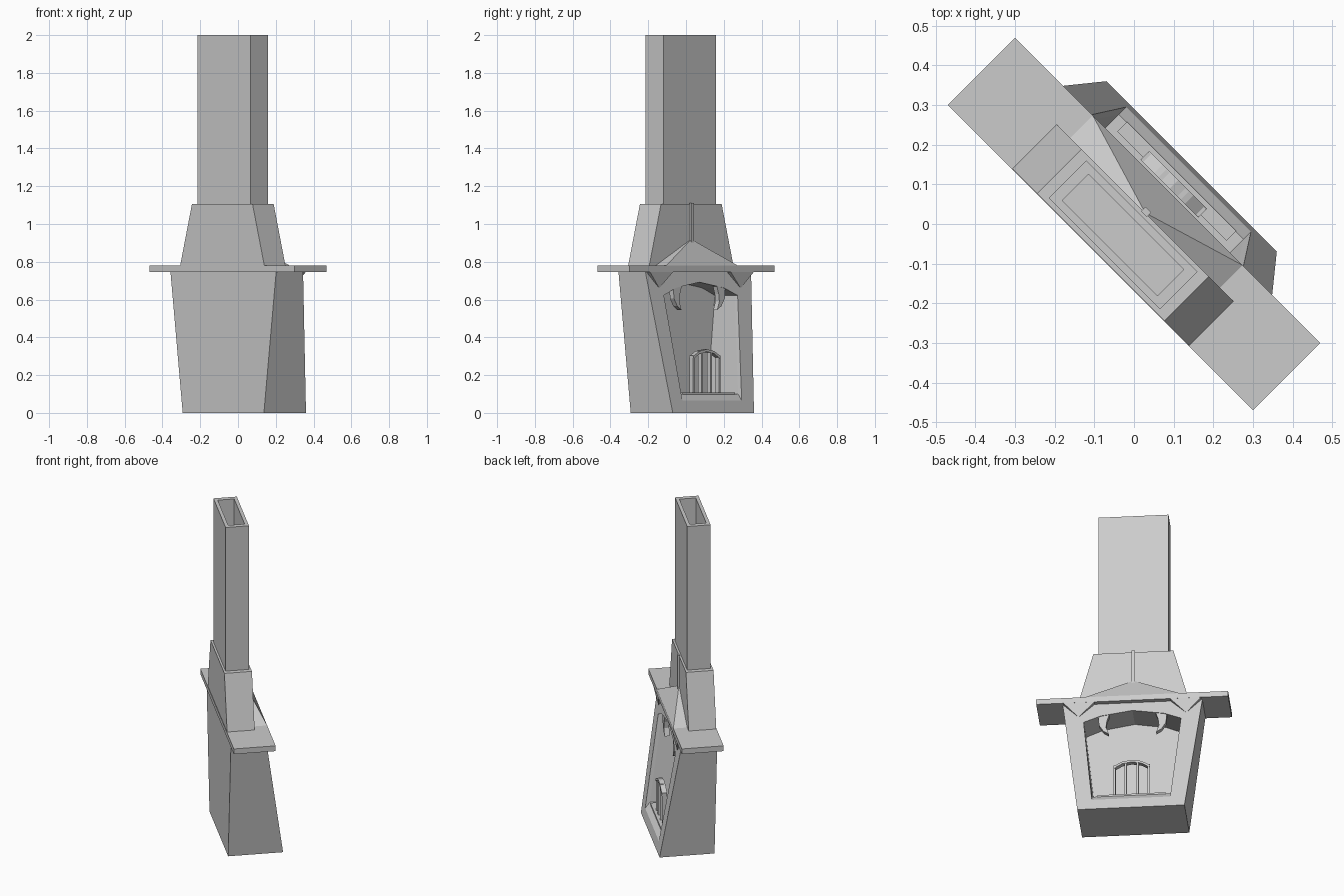
import bpy, bmesh, math
from mathutils import Matrix

if "Cube" in bpy.data.objects:
    bpy.data.objects.remove(bpy.data.objects["Cube"])

# Everything is modelled in local axes (u = width, v = depth, z = up), then turned 45 degrees
TURN = Matrix.Rotation(math.radians(-45), 4, 'Z')


def loft(name, loops):
    """Closed solid skinned through equal-length loops, capped at both ends."""
    bm = bmesh.new()
    rings = [[bm.verts.new(p) for p in loop] for loop in loops]
    n = len(loops[0])
    for a, b in zip(rings, rings[1:]):
        for i in range(n):
            j = (i + 1) % n
            bm.faces.new((a[i], a[j], b[j], b[i]))
    bm.faces.new(rings[0])
    bm.faces.new(rings[-1])
    bmesh.ops.remove_doubles(bm, verts=bm.verts, dist=1e-5)
    bmesh.ops.recalc_face_normals(bm, faces=bm.faces)
    bm.transform(TURN)
    mesh = bpy.data.meshes.new(name)
    bm.to_mesh(mesh)
    bm.free()
    obj = bpy.data.objects.new(name, mesh)
    bpy.context.collection.objects.link(obj)
    return obj


def rect(u, v0, v1, z, uc=0):
    return [(uc - u, v0, z), (uc + u, v0, z), (uc + u, v1, z), (uc - u, v1, z)]


def box(name, u, v0, v1, z0, z1, uc=0):
    return loft(name, [rect(u, v0, v1, z0, uc), rect(u, v0, v1, z1, uc)])


def prism(name, outline, v0, v1):
    return loft(name, [[(u, v, z) for u, z in outline] for v in (v0, v1)])


def front(z):
    """Depth of the leaning front face at height z."""
    return 0.205 - 0.152 * z


# Tapered firebox with arched opening and sloping sill
outer = [(-.304, 0), (.304, 0), (.396, .75), (.2, .75), (0, .75), (-.2, .75), (-.396, .75)]
hole = [(-.222, .065), (.222, .065), (.276, .622), (.18, .662), (0, .692), (-.18, .662), (-.276, .622)]
raised = [(u, max(z, .1)) for u, z in hole]
loft("firebox", [
    [(u, -.11, z) for u, z in outer],
    [(u, front(z), z) for u, z in outer],
    [(u, front(z), z) for u, z in hole],
    [(u, front(z) - .022, z) for u, z in raised],
    [(u, -.06, z) for u, z in raised],
])

# Mantel shelf, hood and hollow flue
box("mantel", .544, -.12, .12, .747, .78)
loft("hood", [rect(.315, -.118, .04, .78), rect(.227, -.118, .04, 1.105)])
loft("chimney", [rect(.198, -.106, .028, 1.1), rect(.198, -.106, .028, 2),
                 rect(.17, -.086, .008, 2), rect(.17, -.086, .008, 1.11)])

# Wedge-shaped pediment with a thin rib above it
loft("pediment", [rect(.267, .038, .12, .78), [(0, .04, .92)] * 4])
box("hood_rib", .01, .035, .051, .9, 1.11)

# Corbels under the mantel and fangs hanging from the arch
fang = [(.195, .665), (.19, .605), (.165, .565), (.134, .545), (.15, .59), (.145, .63), (.13, .675)]
for side, s in (("left", -1), ("right", 1)):
    loft("corbel_" + side, [rect(.09, .08, .12, .75, s * .302),
                            [(s * .305, front(.66), .66)] * 4])
    prism("fang_" + side, [(s * u, z) for u, z in fang], .07, .1)

# Hearth lip and arched fire grate
box("hearth_lip", .195, .135, .17, .095, .108)
for i, (u, top) in enumerate([(-.097, .305), (-.034, .332), (.034, .332), (.097, .305)]):
    box("grate_bar_%d" % i, .006, .128, .155, .098, top, u)
arch = [(-.103, .3), (-.055, .327), (0, .337), (.055, .327), (.103, .3)]
prism("grate_arch", arch + [(u * .97, z - .013) for u, z in reversed(arch)], .126, .157)
